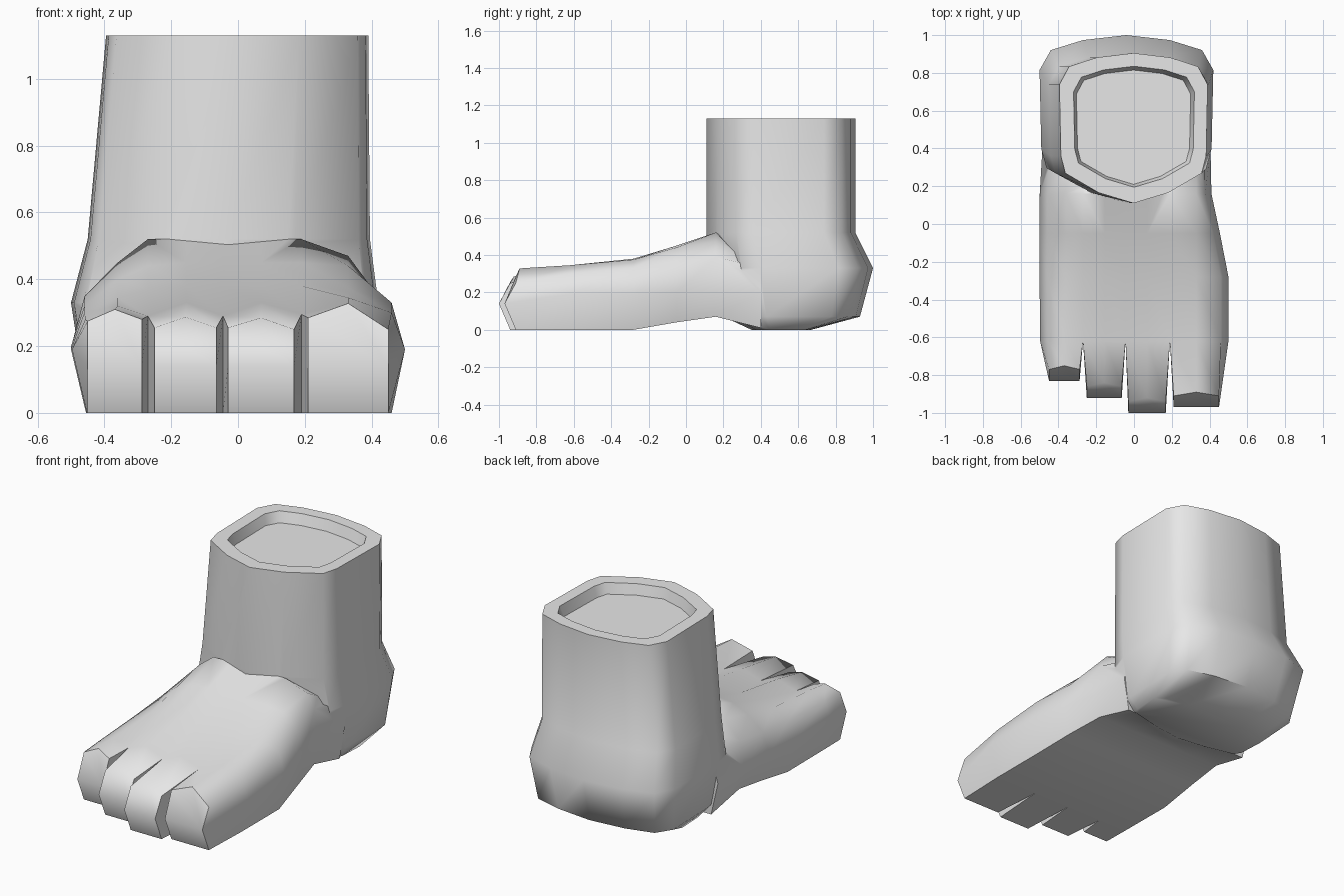
import bpy
import bmesh
import math

default_cube = bpy.data.objects.get("Cube")
if default_cube:
    bpy.data.objects.remove(default_cube, do_unlink=True)

# One plain material
grey = bpy.data.materials.new("light_grey")
grey.use_nodes = True
grey.diffuse_color = (0.8, 0.8, 0.8, 1)
shader = next(n for n in grey.node_tree.nodes if n.type == "BSDF_PRINCIPLED")
shader.inputs["Base Color"].default_value = grey.diffuse_color


def add_ring(bm, points):
    return [bm.verts.new(p) for p in points]


def bridge(bm, first, second):
    count = len(first)
    for i in range(count):
        j = (i + 1) % count
        bm.faces.new((first[i], first[j], second[j], second[i]))


def finish(bm, name):
    bmesh.ops.remove_doubles(bm, verts=bm.verts, dist=0.0005)
    bmesh.ops.recalc_face_normals(bm, faces=bm.faces)
    mesh = bpy.data.meshes.new(name)
    bm.to_mesh(mesh)
    bm.free()
    mesh.materials.append(grey)
    obj = bpy.data.objects.new(name, mesh)
    bpy.context.collection.objects.link(obj)
    return obj


# Ankle and heel: one rounded outline fitted to a box at each height
half_outline = [(0, -1), (.47, -.86), (.92, -.6), (.98, -.37),
                (1, .58), (.87, .82), (.5, .94), (0, 1)]
outline = half_outline + [(-u, v) for u, v in half_outline[-2:0:-1]]


def ankle_ring(left, right, front, back, height):
    return [((left + right + u * (right - left)) / 2,
             (front + back + v * (back - front)) / 2, height) for u, v in outline]


ankle_levels = [
    (-.40, .36, .35, .67, 0),          # sole of the heel
    (-.46, .40, .20, .93, .07),
    (-.50, .42, .12, 1.0, .33),        # widest part of the heel
    (-.45, .395, .11, .905, .52),
    (-.395, .39, .11, .905, 1.13),     # rim
    (-.32, .32, .195, .835, 1.13),
    (-.305, .30, .21, .815, 1.07),     # sunken floor
]
bm = bmesh.new()
rings = [add_ring(bm, ankle_ring(*level)) for level in ankle_levels]
for lower, upper in zip(rings, rings[1:]):
    bridge(bm, lower, upper)
bm.faces.new(rings[0])
bm.faces.new(rings[-1])
foot = finish(bm, "foot")

# Forefoot: cross-sections from inside the heel to the toe roots
columns = [-.36, -.27, -.155, -.045, .07, .19, .33]
toe_root = -.62


def forefoot_section(y, left, right, sole, heights):
    xs = [left * .92] + columns + [right * .92]
    top = [(x, y, z) for x, z in zip(xs, heights)]
    side = sole + .19 if sole == 0 else .2
    bottom = [(right * .92, y, sole)]
    bottom += [(x, y, sole) for x in columns[5:0:-2]]
    bottom += [(left * .91, y, sole)]
    return top + [(right, y, side)] + bottom + [(left, y, side)]


sections = [
    forefoot_section(.40, -.485, .405, .01, [.33, .34, .35, .35, .35, .35, .35, .34, .33]),
    forefoot_section(.16, -.499, .41, .07, [.35, .45, .52, .52, .52, .52, .52, .47, .39]),
    forefoot_section(-.05, -.5, .455, .04, [.32, .40, .44, .45, .45, .45, .45, .44, .35]),
    forefoot_section(-.28, -.5, .5, 0, [.30, .345, .37, .38, .38, .38, .38, .375, .33]),
    forefoot_section(toe_root, -.497, .5, 0, [.28, .32, .29, .33, .29, .33, .295, .345, .30]),
]
bm = bmesh.new()
rings = [add_ring(bm, s) for s in sections]
for rear, front in zip(rings, rings[1:]):
    bridge(bm, rear, front)
bm.faces.new(rings[0])

# Toes: each grows from its part of the last section, leaving tapered gaps
root = sections[-1]
last = len(columns) + 1
# left x, right x, left edge z, peak z, right edge z, tip y
toes = [
    (-.45, -.288, .275, .31, .28, -.83),
    (-.25, -.065, .255, .287, .255, -.92),
    (-.03, .168, .255, .285, .25, -1.0),
    (.21, .45, .285, .328, .25, -.97),
]
for n, (xl, xr, zl, peak, zr, tip) in enumerate(toes):
    tl, tp, tr = root[2 * n:2 * n + 3]
    outer_left, outer_right = n == 0, n == len(toes) - 1
    ml = root[-1] if outer_left else (tl[0], toe_root, .13)
    mr = root[last + 1] if outer_right else (tr[0], toe_root, .13)
    bl = root[-2] if outer_left else (tl[0], toe_root, 0)
    br = root[last + 2] if outer_right else (tr[0], toe_root, 0)
    start = add_ring(bm, [tl, tp, tr, mr, br, bl, ml])
    end = add_ring(bm, [
        (xl, tip + .06, zl), ((xl + xr) / 2, tip + .08, peak), (xr, tip + .06, zr),
        (xr, tip, .14), (xr, tip + .06, 0), (xl, tip + .06, 0), (xl, tip, .14)])
    bridge(bm, start, end)
    bm.faces.new([end[i] for i in (0, 1, 2, 3, 6)])
    bm.faces.new(end[3:])
forefoot = finish(bm, "forefoot")

# Merge into one skin
bpy.context.view_layer.objects.active = foot
foot.select_set(True)
union = foot.modifiers.new("merge_forefoot", "BOOLEAN")
union.operation = "UNION"
union.solver = "EXACT"
union.object = forefoot
bpy.ops.object.modifier_apply(modifier=union.name)
bpy.data.objects.remove(forefoot, do_unlink=True)
bpy.ops.object.shade_smooth_by_angle(angle=math.radians(60))
